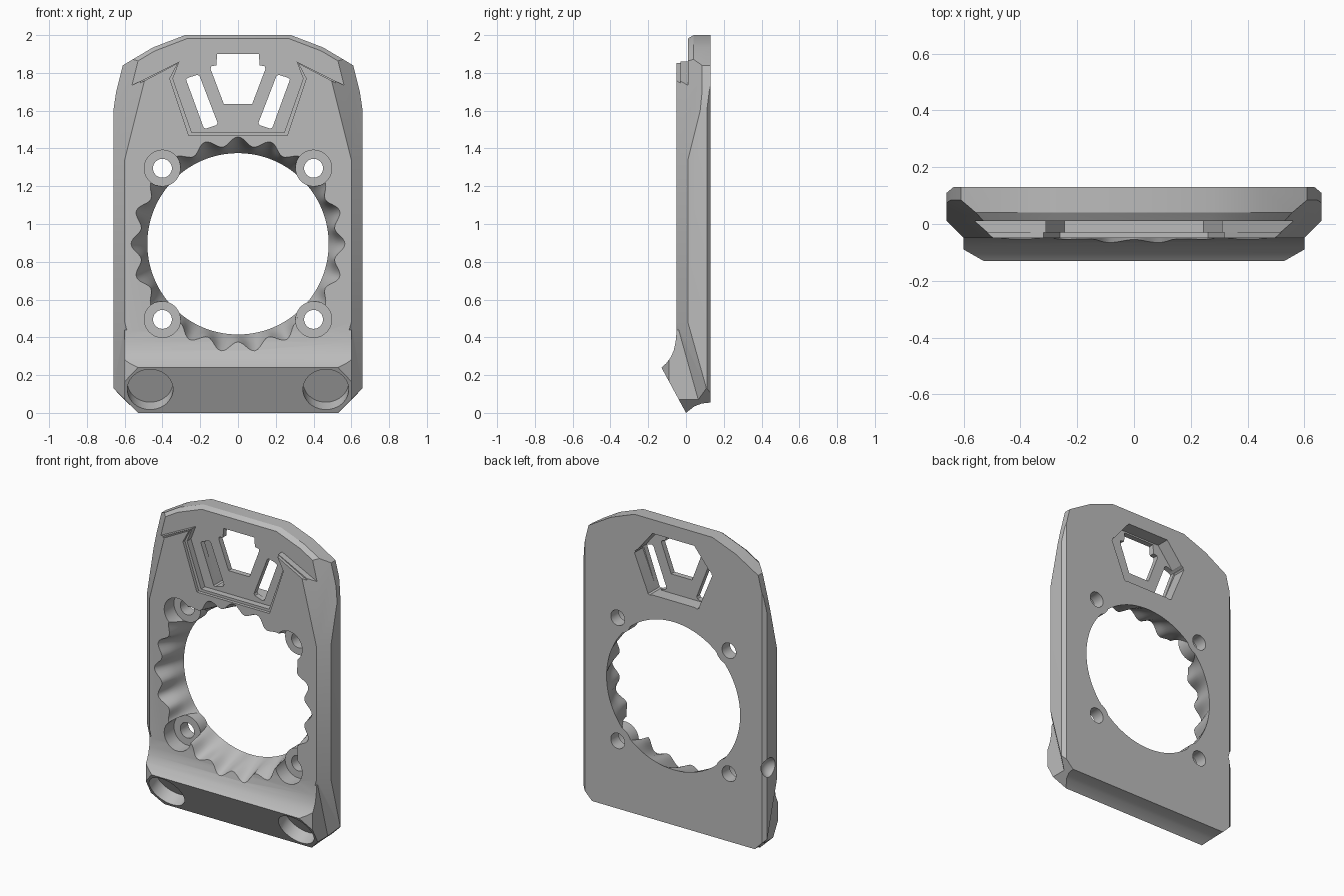
import bpy, bmesh, math
from mathutils import Vector

if "Cube" in bpy.data.objects:
    bpy.data.objects.remove(bpy.data.objects["Cube"])

grey = bpy.data.materials.new("plain_grey")
grey.use_nodes = True
grey.diffuse_color = (0.5, 0.5, 0.5, 1)
grey.node_tree.nodes["Principled BSDF"].inputs["Base Color"].default_value = (0.5, 0.5, 0.5, 1)

BACK, FRONT = 0.13, -0.05


def make(name, bm):
    bmesh.ops.recalc_face_normals(bm, faces=bm.faces[:])
    me = bpy.data.meshes.new(name)
    bm.to_mesh(me)
    bm.free()
    me.materials.append(grey)
    ob = bpy.data.objects.new(name, me)
    bpy.context.collection.objects.link(ob)
    return ob


def loft(rings):
    """Closed solid through rings of 3D points."""
    bm = bmesh.new()
    loops = [[bm.verts.new(p) for p in ring] for ring in rings]
    n = len(loops[0])
    for a, b in zip(loops, loops[1:]):
        for i in range(n):
            j = (i + 1) % n
            bm.faces.new((a[i], a[j], b[j], b[i]))
    bm.faces.new(loops[0])
    bm.faces.new(loops[-1])
    return bm


def prism(points, y0, y1):
    return loft([[(x, y, z) for x, z in points] for y in (y0, y1)])


def circle(cx, cz, r, n=40):
    return [(cx + r * math.cos(math.tau * i / n), cz + r * math.sin(math.tau * i / n))
            for i in range(n)]


def mirrored(half):
    """Complete an outline from its +x half."""
    return half + [(-x, z) for x, z in reversed(half)]


def slice_off(bm, co, no, both=True):
    """Trim everything outside a plane, on both sides when asked."""
    for s in (1, -1) if both else (1,):
        geom = bm.verts[:] + bm.edges[:] + bm.faces[:]
        bmesh.ops.bisect_plane(bm, geom=geom, dist=1e-5, clear_outer=True,
                               plane_co=(s * co[0], co[1], co[2]),
                               plane_no=(s * no[0], no[1], no[2]))
        rim = [e for e in bm.edges if e.is_boundary]
        if rim:
            bmesh.ops.holes_fill(bm, edges=rim, sides=0)


def combine(target, tool, operation="DIFFERENCE"):
    mod = target.modifiers.new("combine", "BOOLEAN")
    mod.operation, mod.solver, mod.object = operation, "EXACT", tool
    bpy.context.view_layer.objects.active = target
    bpy.ops.object.modifier_apply(modifier=mod.name)
    bpy.data.objects.remove(tool)


def cut(points, y0, y1):
    combine(plate, make("cutter", prism(points, y0, y1)))


# Main plate: a block trimmed by chamfer planes
bm = prism(mirrored([(0.66, 0.055), (0.66, 2.0)]), FRONT, BACK)
slice_off(bm, (0.6, FRONT, 1), (1, -1, 0))
slice_off(bm, (0.6, FRONT, 1.34), (1, -1, 0.25))
slice_off(bm, (0.6, FRONT, 0.48), (1, -1, -0.28))
slice_off(bm, (0.66, 0.11, 1), (1, 1.2, 0))
slice_off(bm, (0.53, 0, 0), (1, 0, -1))
slice_off(bm, (0, 0, 0), (0, -0.24, -0.13), False)
slice_off(bm, (0, 0.04, 2.0), (0, -0.6, 1), False)
# Shoulders, each with a front chamfer
shoulder = [(0.28, 2.0), (0.45, 1.935), (0.61, 1.84), (0.645, 1.7), (0.66, 1.6)]
for (x0, z0), (x1, z1) in zip(shoulder, shoulder[1:]):
    out = Vector((z0 - z1, 0, x1 - x0)).normalized()
    slice_off(bm, (x0, 0, z0), out)
    if x0 < 0.6:
        slice_off(bm, (x0, 0.04, z0), out + Vector((0, -0.7, 0)))
plate = make("mounting_plate", bm)

# Lower lip with concave top and slanted face
profile = [(BACK, 0.055), (0.085, 0.05), (0.045, 0.035), (0, 0), (-0.13, 0.24),
           (-0.105, 0.262), (-0.082, 0.292), (-0.065, 0.33), (-0.055, 0.375),
           (-0.049, 0.44), (BACK, 0.44)]
bm = loft([[(x, y, z) for y, z in profile] for x in (-0.6, 0.6)])
slice_off(bm, (0.53, -0.13, 0.24), (0.04, -0.07, 0))
slice_off(bm, (0.53, 0, 0), (1, 0, -1))
combine(plate, make("lower_lip", bm), "UNION")

# Stepped recess across the top
for grow, depth in ((0.016, -0.03), (0, 0.01)):
    cut(mirrored([(0.245 + grow, 1.485 - grow), (0.345 + grow, 1.77),
                  (0.31 + grow / 2, 1.86 - grow / 2), (0.75, 1.64 - grow),
                  (0.75, 2.2)]), -0.3, depth)

# Vents, opening into a shared pocket at the back
cut(mirrored([(0.18, 1.51), (0.28, 1.75), (0.15, 1.91)]), 0.045, 0.3)
cut(mirrored([(0.075, 1.635), (0.145, 1.82), (0.142, 1.835), (0.115, 1.84),
              (0.11, 1.9)]), -0.3, 0.3)
for s in (1, -1):
    cut([(s * x, z) for x, z in [(0.275, 1.765), (0.262, 1.775), (0.215, 1.79),
                                 (0.203, 1.782), (0.108, 1.535), (0.115, 1.523),
                                 (0.17, 1.505), (0.182, 1.51)]], -0.3, 0.3)

# Central opening: round at the back, scalloped at the front
N, CZ, R = 240, 0.895, 0.48


def scallop_ring(y):
    t = (BACK - y) / (BACK - FRONT)
    ring = []
    for i in range(N):
        a = math.tau * i / N
        flip = -1 if math.sin(a) < -0.7 else 1
        r = R + max(t, 0) * (0.062 + 0.024 * flip * math.cos(20 * a))
        ring.append((r * math.cos(a), y, CZ + r * math.sin(a)))
    return ring


combine(plate, make("cutter", loft([scallop_ring(y) for y in
                                    (0.2, BACK, 0.07, 0.01, FRONT, -0.15)])))

# Screw seats at the four corners of the opening
for x in (-0.4, 0.4):
    for z in (0.495, 1.295):
        cut(circle(x, z, 0.096), -0.3, 0.05)
        seat = make("screw_seat", prism(circle(x, z, 0.096), 0.05, BACK))
        combine(plate, seat, "UNION")
        cut(circle(x, z, 0.05), -0.3, 0.3)

# Blind round sockets in the slanted face
inward = Vector((0, 0.24, 0.13)).normalized()
for x in (-0.465, 0.465):
    bm = bmesh.new()
    bmesh.ops.create_cone(bm, cap_ends=True, segments=40, radius1=0.121,
                          radius2=0.121, depth=0.16)
    mat = Vector((0, 0, 1)).rotation_difference(inward).to_matrix().to_4x4()
    mat.translation = (x, -0.065, 0.125)
    bmesh.ops.transform(bm, matrix=mat, verts=bm.verts[:])
    combine(plate, make("cutter", bm))

# Small rounded notch in one side
bm = bmesh.new()
bmesh.ops.create_uvsphere(bm, u_segments=24, v_segments=12, radius=0.065)
bmesh.ops.translate(bm, verts=bm.verts[:], vec=(-0.68, 0.09, 0.59))
combine(plate, make("cutter", bm))

bpy.ops.object.select_all(action="DESELECT")
plate.select_set(True)
bpy.context.view_layer.objects.active = plate
bpy.ops.object.shade_smooth_by_angle(angle=math.radians(28))
